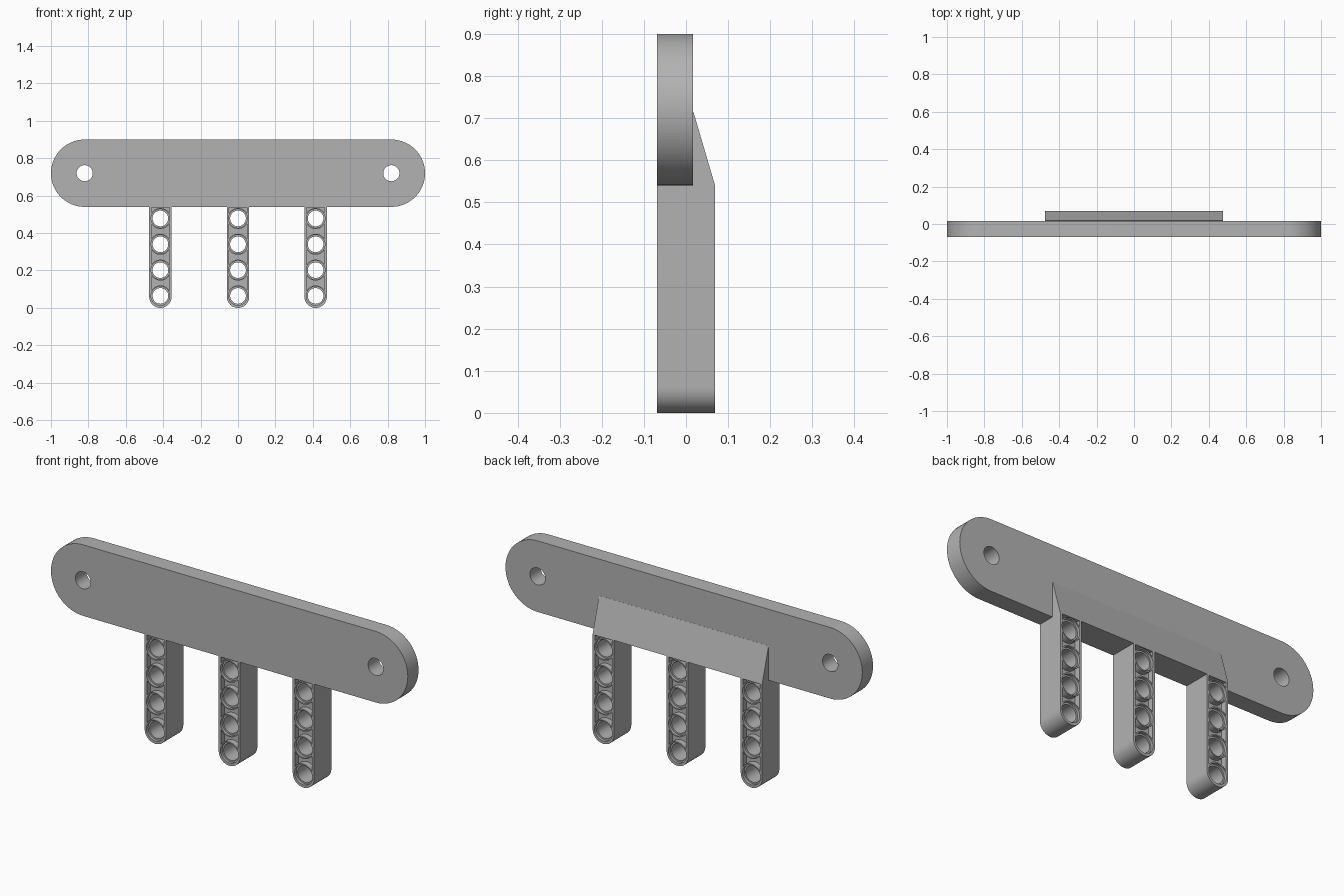
import bpy, bmesh, math

cube = bpy.data.objects.get("Cube")
if cube:
    bpy.data.objects.remove(cube, do_unlink=True)

GREY = (0.45, 0.45, 0.45, 1)
grey = bpy.data.materials.new("plain_grey")
grey.use_nodes = True
grey.diffuse_color = GREY
grey.node_tree.nodes["Principled BSDF"].inputs["Base Color"].default_value = GREY

FRONT, PLATE_BACK, BACK = -0.069, 0.017, 0.069
PLATE_LOW, PLATE_TOP = 0.54, 0.9
PITCH, FIRST_HOLE, HALF_WIDTH = 0.138, 0.064, 0.06
HOLES = [FIRST_HOLE + PITCH * i for i in range(4)]


def arc(cx, cz, radius, start, end, steps):
    return [(cx + radius * math.cos(math.radians(start + (end - start) * i / steps)),
             cz + radius * math.sin(math.radians(start + (end - start) * i / steps)))
            for i in range(steps + 1)]


def circle(cx, cz, radius, steps=40):
    return arc(cx, cz, radius, 0, 360, steps)[:-1]


def add_prism(bm, outline, y0, y1):
    """Extrude an x-z outline along y."""
    face = bm.faces.new([bm.verts.new((x, y0, z)) for x, z in outline])
    moved = bmesh.ops.extrude_face_region(bm, geom=[face])["geom"]
    bmesh.ops.translate(bm, vec=(0, y1 - y0, 0),
                        verts=[v for v in moved if isinstance(v, bmesh.types.BMVert)])


def make(name, prisms):
    bm = bmesh.new()
    for outline, y0, y1 in prisms:
        add_prism(bm, outline, y0, y1)
    bmesh.ops.recalc_face_normals(bm, faces=bm.faces)
    mesh = bpy.data.meshes.new(name)
    bm.to_mesh(mesh)
    bm.free()
    mesh.materials.append(grey)
    obj = bpy.data.objects.new(name, mesh)
    bpy.context.collection.objects.link(obj)
    return obj


def cut(obj, prisms):
    """Subtract prisms from an object and discard the cutter."""
    cutter = make("cutter", prisms)
    cutter.hide_render = True
    mod = obj.modifiers.new("cut", "BOOLEAN")
    mod.operation, mod.solver, mod.object = "DIFFERENCE", "EXACT", cutter
    select(obj)
    bpy.ops.object.modifier_apply(modifier=mod.name)
    bpy.data.objects.remove(cutter, do_unlink=True)


def select(obj):
    bpy.ops.object.select_all(action="DESELECT")
    obj.select_set(True)
    bpy.context.view_layer.objects.active = obj


def smooth(obj):
    select(obj)
    bpy.ops.object.shade_smooth_by_angle(angle=math.radians(30))


# Rounded mounting plate with a bolt hole at each end
radius = (PLATE_TOP - PLATE_LOW) / 2
mid = PLATE_LOW + radius
end = 1 - radius
plate = make("mounting_plate", [(arc(end, mid, radius, -90, 90, 32)
                                 + arc(-end, mid, radius, 90, 270, 32), FRONT, PLATE_BACK)])
cut(plate, [(circle(s * end, mid, 0.043), FRONT - 0.1, BACK + 0.1) for s in (-1, 1)])
smooth(plate)

# Sloped brace behind the plate
brace = make("sloped_brace", [([(-0.475, PLATE_LOW), (0.475, PLATE_LOW),
                                (0.475, 0.715), (-0.475, 0.715)], PLATE_BACK, BACK)])
for v in brace.data.vertices:
    if v.co.z > 0.6 and v.co.y > 0.05:
        v.co.y = PLATE_BACK + 0.0005

# Perforated leg: rounded bottom, through holes, counterbores and pockets
leg = make("middle_leg", [([(HALF_WIDTH, PLATE_LOW), (-HALF_WIDTH, PLATE_LOW)]
                           + arc(0, HALF_WIDTH, HALF_WIDTH, 180, 360, 24), FRONT, BACK)])
cut(leg, [(circle(0, z, 0.042), FRONT - 0.1, BACK + 0.1) for z in HOLES])

RIM, TUBE, POCKET = 0.014, 0.056, 0.048
angle = math.degrees(math.acos(POCKET / TUBE))
sides = ((FRONT - 0.05, FRONT), (BACK + 0.05, BACK))
recesses = []
for outside, face in sides:
    inward = 1 if face < 0 else -1
    for z in HOLES:
        recesses.append((circle(0, z, 0.05), outside, face + inward * RIM))
        low = arc(0, z, TUBE, 180 - angle, angle, 16)
        if z == HOLES[-1]:
            high = [(POCKET, PLATE_LOW - 0.002), (-POCKET, PLATE_LOW - 0.002)]
        else:
            high = arc(0, z + PITCH, TUBE, -angle, angle - 180, 16)
        recesses.append((low + high, outside, face + inward * 0.03))
cut(leg, recesses)
smooth(leg)

for name, x in (("right_leg", -0.415), ("left_leg", 0.415)):
    copy = leg.copy()
    copy.name = name
    copy.location.x = x
    bpy.context.collection.objects.link(copy)
